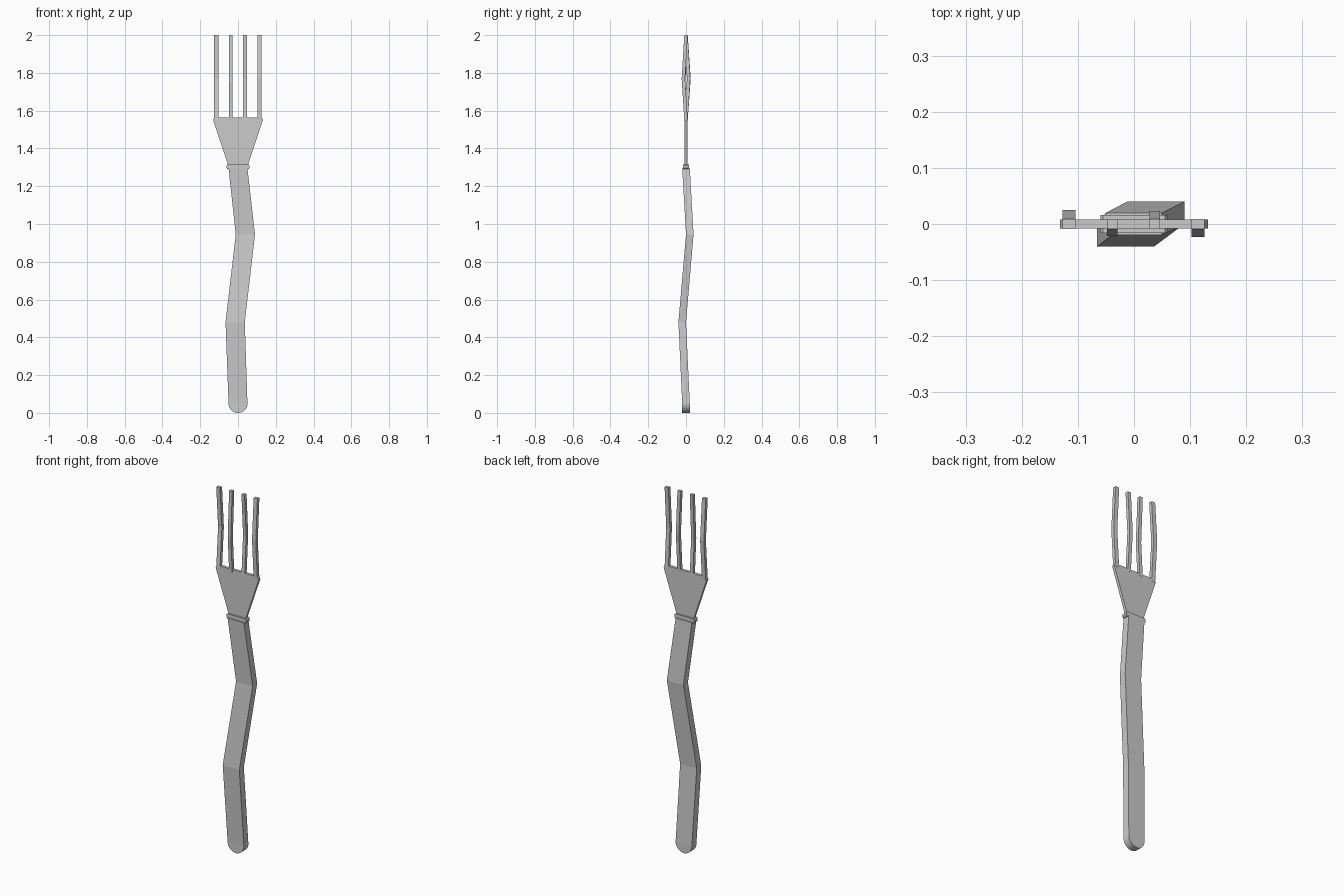
import bpy, bmesh, math

if "Cube" in bpy.data.objects:
    bpy.data.objects.remove(bpy.data.objects["Cube"])


def finish(name, bm):
    bmesh.ops.recalc_face_normals(bm, faces=bm.faces[:])
    mesh = bpy.data.meshes.new(name)
    bm.to_mesh(mesh)
    bm.free()
    obj = bpy.data.objects.new(name, mesh)
    bpy.context.collection.objects.link(obj)
    return obj


def prism(name, outline, half_depth):
    """Closed x-z outline given depth along y."""
    bm = bmesh.new()
    front = [bm.verts.new((x, -half_depth, z)) for x, z in outline]
    back = [bm.verts.new((x, half_depth, z)) for x, z in outline]
    bm.faces.new(front)
    bm.faces.new(back)
    n = len(outline)
    for i in range(n):
        j = (i + 1) % n
        bm.faces.new((front[i], front[j], back[j], back[i]))
    return finish(name, bm)


def bar(name, stations):
    """Rectangular bar through stations (x, y, z, half_width, half_depth)."""
    bm = bmesh.new()
    rings = [[bm.verts.new((x + sx * w, y + sy * d, z))
              for sx, sy in ((-1, -1), (1, -1), (1, 1), (-1, 1))]
             for x, y, z, w, d in stations]
    for a, b in zip(rings, rings[1:]):
        for i in range(4):
            j = (i + 1) % 4
            bm.faces.new((a[i], a[j], b[j], b[i]))
    bm.faces.new(rings[0])
    bm.faces.new(rings[-1])
    return finish(name, bm)


# Crooked handle, with a half-round butt
butt = []
for i in range(1, 9):
    a = math.radians(10 * i)
    butt.append((0, 0, 0.05 - 0.05 * math.cos(a), 0.05 * math.sin(a), 0.02))
butt.insert(0, (0, 0, 0, 0.004, 0.02))
bar("handle", butt + [(0, 0, 0.05, 0.05, 0.02),
                      (-0.015, -0.02, 0.48, 0.051, 0.02),
                      (0.039, 0.02, 0.945, 0.051, 0.02),
                      (0, 0, 1.295, 0.05, 0.02)])

# Collar between handle and head, chamfered ends
prism("collar", [(-0.055, 1.29), (0.055, 1.29), (0.06, 1.296), (0.06, 1.31),
                 (0.055, 1.316), (-0.055, 1.316), (-0.06, 1.31), (-0.06, 1.296)], 0.016)

# Flared head plate
prism("head_plate", [(-0.048, 1.30), (0.048, 1.30), (0.132, 1.55),
                     (0.126, 1.565), (-0.126, 1.565), (-0.132, 1.55)], 0.008)

# Four tines, bent alternately backward and forward
for k, (x, w, bend, zb) in enumerate(((-0.116, 0.0115, 0.016, 1.77), (-0.039, 0.0095, -0.012, 1.75),
                                      (0.037, 0.0095, 0.014, 1.77), (0.114, 0.0115, -0.014, 1.77))):
    bar(f"tine_{k + 1}", [(x, 0, 1.55, w, 0.009), (x, bend, zb, w, 0.009),
                          (x, 0, 2.0, w, 0.009)])
